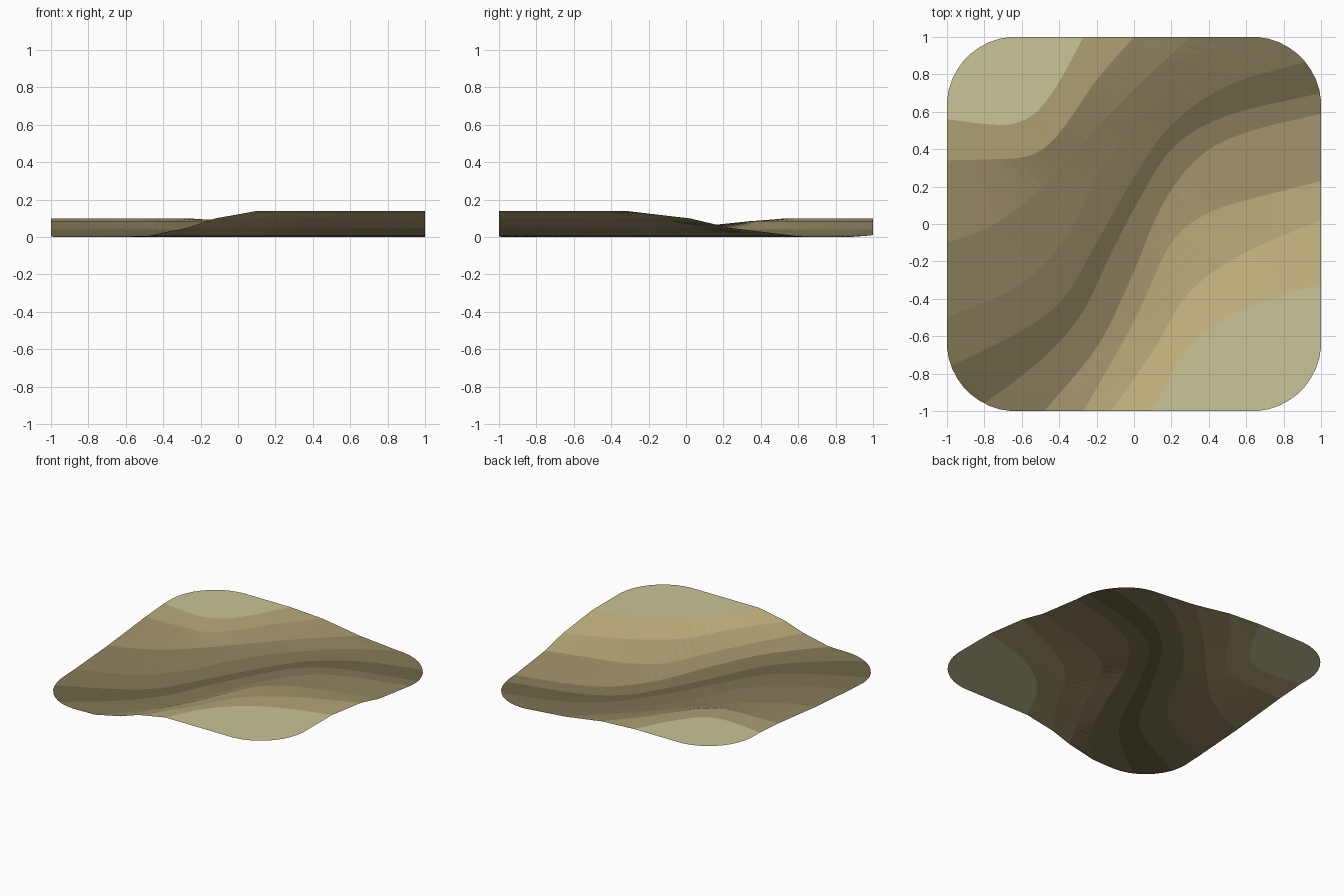
import bpy, bmesh, math
from mathutils import Vector

if "Cube" in bpy.data.objects:
    bpy.data.objects.remove(bpy.data.objects["Cube"])

N = 40          # samples along each contour
R = 0.37        # corner radius of the tile


def contour(pts, z):
    """Smooth contour through a few points, run past the tile edge at both ends."""
    p = [Vector(q) for q in pts]
    p.insert(0, p[0] + (p[0] - p[1]).normalized() * 0.3)
    p.append(p[-1] + (p[-1] - p[-2]).normalized() * 0.3)
    p = [2 * p[0] - p[1]] + p + [2 * p[-1] - p[-2]]
    fine = []
    for a, b, c, d in zip(p, p[1:], p[2:], p[3:]):
        for i in range(20):
            t = i / 20
            fine.append(0.5 * (2 * b + (c - a) * t + (2 * a - 5 * b + 4 * c - d) * t * t
                               + (3 * b - a - 3 * c + d) * t ** 3))
    fine.append(p[-2])
    # even spacing along the length
    s = [0.0]
    for a, b in zip(fine, fine[1:]):
        s.append(s[-1] + (b - a).length)
    out, k = [], 0
    for i in range(N):
        d = s[-1] * i / (N - 1)
        while k < len(s) - 2 and s[k + 1] < d:
            k += 1
        q = fine[k].lerp(fine[k + 1], (d - s[k]) / (s[k + 1] - s[k]))
        out.append(Vector((q.x, q.y, z)))
    return out


def clip(bm):
    """Trim to the rounded square with planes tangent to its outline."""
    steps = 40
    for i in range(steps):
        a = 2 * math.pi * i / steps
        n = Vector((math.cos(a), math.sin(a), 0))
        sx = (n.x > 1e-6) - (n.x < -1e-6)
        sy = (n.y > 1e-6) - (n.y < -1e-6)
        co = Vector((sx * (1 - R), sy * (1 - R), 0)) + n * R
        bmesh.ops.bisect_plane(bm, geom=bm.verts[:] + bm.edges[:] + bm.faces[:],
                               dist=1e-6, plane_co=co, plane_no=n, clear_outer=True)


def band(name, upper, lower, color):
    bm = bmesh.new()
    a = [bm.verts.new(v) for v in upper]
    b = [bm.verts.new(v) for v in lower]
    for i in range(N - 1):
        bm.faces.new((a[i], b[i], b[i + 1], a[i + 1]))
    bmesh.ops.remove_doubles(bm, verts=bm.verts[:], dist=1e-5)
    clip(bm)
    bmesh.ops.triangulate(bm, faces=bm.faces[:])
    me = bpy.data.meshes.new(name)
    bm.to_mesh(me)
    bm.free()
    ob = bpy.data.objects.new(name, me)
    bpy.context.collection.objects.link(ob)
    mat = bpy.data.materials.new(name + "_colour")
    lin = [(int(color[i:i + 2], 16) / 255) ** 2.2 for i in (0, 2, 4)]
    mat.diffuse_color = (*lin, 1)
    mat.use_nodes = True
    mat.node_tree.nodes["Principled BSDF"].inputs["Base Color"].default_value = mat.diffuse_color
    me.materials.append(mat)


# contours from the north-west plateau down to the river and up to the south-east plateau
lines = [
    [Vector((-2, 2, 0.10))] * N,
    contour([(-1, .56), (-.8, .535), (-.65, .535), (-.52, .6), (-.4, .76), (-.27, 1)], .10),
    contour([(-1, .34), (-.8, .345), (-.58, .36), (-.45, .43), (-.33, .58), (-.2, .77), (0, 1)], .085),
    contour([(-1, -.10), (-.8, -.03), (-.6, .1), (-.4, .29), (-.2, .51), (0, .72), (.3, 1)], .04),
    contour([(-1, -.5), (-.6, -.32), (-.35, -.05), (-.2, .25), (0, .52), (.3, .81), (.63, 1)], .012),
    contour([(-1, -.77), (-.6, -.57), (-.38, -.4), (-.2, -.1), (0, .25), (.2, .53), (.5, .74), (.93, .87)], 0),
    contour([(-.8, -.96), (-.5, -.73), (-.28, -.48), (-.12, -.15), (.05, .17), (.22, .42), (.5, .58), (1, .70)], 0),
    contour([(-.48, -1), (-.2, -.66), (-.02, -.3), (.15, .1), (.35, .36), (.6, .49), (1, .59)], .006),
    contour([(-.27, -1), (0, -.52), (.2, -.1), (.4, .06), (.65, .14), (1, .23)], .05),
    contour([(-.12, -1), (.1, -.68), (.3, -.36), (.6, -.15), (1, .02)], .10),
    contour([(.1, -1), (.25, -.72), (.45, -.53), (.7, -.41), (1, -.32)], .14),
    [Vector((2, -2, 0.14))] * N,
]
parts = [
    ("north_plateau", "c8c397"), ("north_upper_slope", "b3a476"), ("north_mid_slope", "9c8e69"),
    ("north_lower_slope", "8a7e5d"), ("north_bank", "817556"), ("river_bed", "6c6448"),
    ("south_bank", "847858"), ("south_lower_slope", "9b8d68"), ("south_mid_slope", "b0a274"),
    ("south_upper_slope", "c3b17f"), ("south_plateau", "c8c397"),
]
for (name, color), up, low in zip(parts, lines, lines[1:]):
    band(name, up, low, color)
